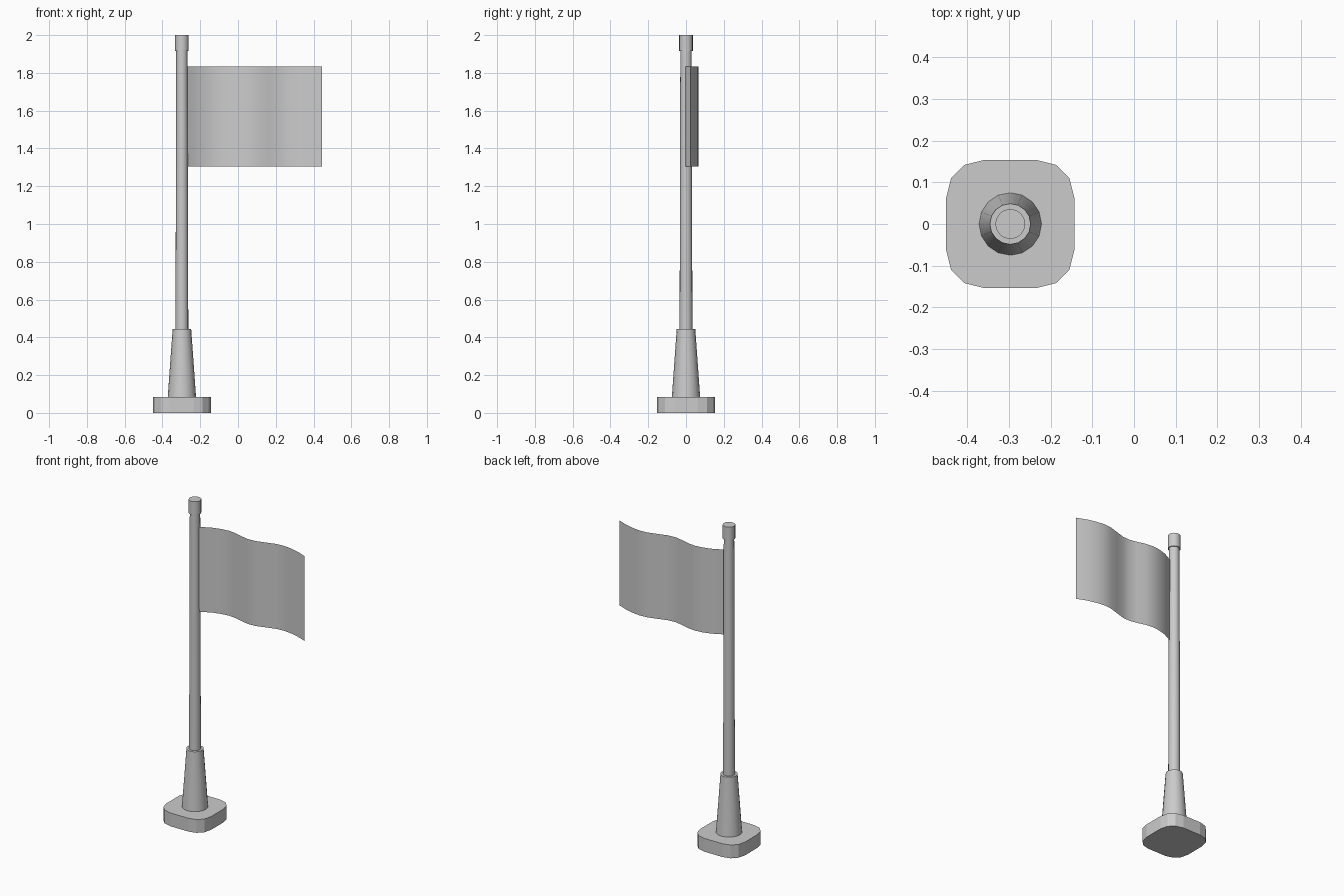
import bpy, bmesh, math

if "Cube" in bpy.data.objects:
    bpy.data.objects.remove(bpy.data.objects["Cube"])

PX = -0.297  # pole axis position in x


def make_object(name, bm, smooth=True):
    bmesh.ops.recalc_face_normals(bm, faces=bm.faces)
    mesh = bpy.data.meshes.new(name)
    bm.to_mesh(mesh)
    bm.free()
    obj = bpy.data.objects.new(name, mesh)
    bpy.context.collection.objects.link(obj)
    if smooth:
        bpy.ops.object.select_all(action='DESELECT')
        obj.select_set(True)
        bpy.context.view_layer.objects.active = obj
        bpy.ops.object.shade_smooth_by_angle(angle=math.radians(30))
    return obj


def tapered_tube(name, r0, r1, z0, z1, sides=16):
    bm = bmesh.new()
    bmesh.ops.create_cone(bm, cap_ends=True, segments=sides,
                          radius1=r0, radius2=r1, depth=z1 - z0)
    bmesh.ops.translate(bm, verts=bm.verts, vec=(PX, 0, (z0 + z1) / 2))
    return make_object(name, bm)


# Base slab: square with rounded corners, one corner repeated four times
bm = bmesh.new()
corner = [(0.154, 0.062), (0.142, 0.11), (0.11, 0.142), (0.062, 0.154)]
outline = []
for k in range(4):
    c, s = round(math.cos(k * math.pi / 2)), round(math.sin(k * math.pi / 2))
    outline += [(c * x - s * y, s * x + c * y) for x, y in corner]
face = bm.faces.new([bm.verts.new((PX + x, y, 0)) for x, y in outline])
ext = bmesh.ops.extrude_face_region(bm, geom=[face], use_keep_orig=True)
top = [v for v in ext["geom"] if isinstance(v, bmesh.types.BMVert)]
bmesh.ops.translate(bm, verts=top, vec=(0, 0, 0.083))
make_object("base_slab", bm, smooth=False)

# Socket, pole and end cap
tapered_tube("pole_socket", 0.075, 0.049, 0.083, 0.445)
tapered_tube("pole", 0.034, 0.030, 0.40, 1.95)
tapered_tube("pole_cap", 0.036, 0.036, 1.915, 2.0)

# Flag: wavy profile (distance from pole axis, y) raised into a thin sheet
wave = [(0.025, -0.006), (0.06, 0.014), (0.10, 0.033), (0.15, 0.047),
        (0.20, 0.053), (0.25, 0.047), (0.30, 0.033), (0.35, 0.023),
        (0.40, 0.026), (0.46, 0.044), (0.52, 0.062), (0.57, 0.066),
        (0.62, 0.060), (0.68, 0.045), (0.742, 0.020)]
bm = bmesh.new()
cols = [[bm.verts.new((PX + d, y, z)) for z in (1.305, 1.835)] for d, y in wave]
for a, b in zip(cols, cols[1:]):
    bm.faces.new((a[0], b[0], b[1], a[1]))
make_object("flag", bm)
